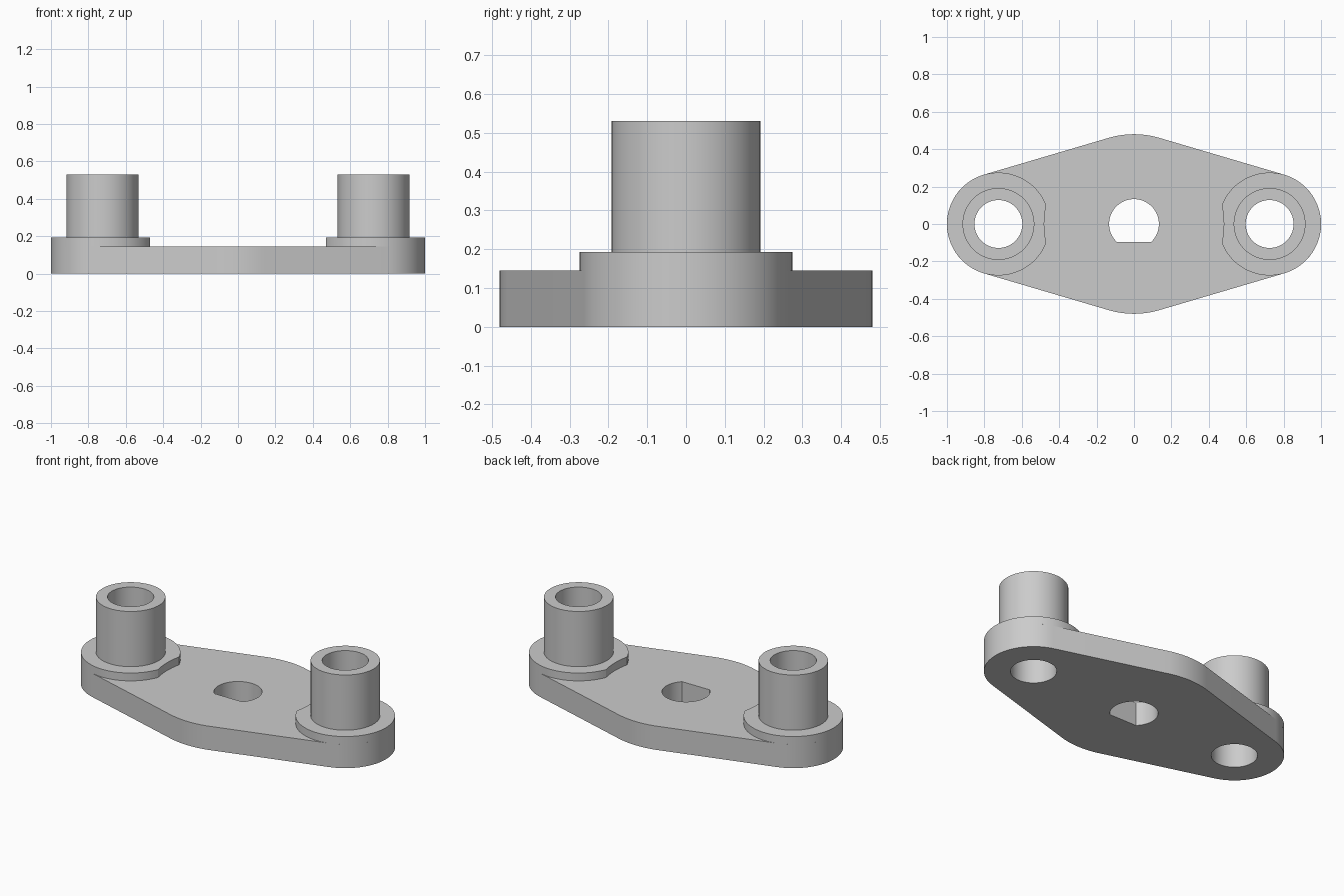
import bpy, bmesh
from math import sin, cos, pi, asin, acos

cube = bpy.data.objects.get("Cube")
if cube:
    bpy.data.objects.remove(cube, do_unlink=True)

# Main dimensions
BOSS_X, BOSS_R, HUB_R = 0.725, 0.275, 0.48
TUBE_R, BORE_R = 0.192, 0.128
PLATE_TOP, PAD_TOP, TUBE_TOP = 0.145, 0.193, 0.53

grey = bpy.data.materials.new("plain_grey")
grey.use_nodes = True
COLOUR = (0.6, 0.6, 0.6, 1)
grey.diffuse_color = COLOUR
grey.node_tree.nodes["Principled BSDF"].inputs["Base Color"].default_value = COLOUR


def arc(cx, radius, start, end, steps=32):
    """Points along an arc centred on the x axis, both ends included."""
    return [(cx + radius * cos(start + (end - start) * i / steps),
             radius * sin(start + (end - start) * i / steps))
            for i in range(steps + 1)]


def circle(cx, radius):
    return arc(cx, radius, 0, 2 * pi, 96)[:-1]


def prism(name, loops, bottom, top):
    """Extrude an outline with holes between two heights."""
    bm = bmesh.new()
    for loop in loops:
        verts = [bm.verts.new((x, y, bottom)) for x, y in loop]
        for a, b in zip(verts, verts[1:] + verts[:1]):
            bm.edges.new((a, b))
    bmesh.ops.triangle_fill(bm, edges=bm.edges[:], use_beauty=True)
    base = bm.faces[:]
    result = bmesh.ops.extrude_face_region(bm, geom=base, use_keep_orig=True)
    lifted = [g for g in result["geom"] if isinstance(g, bmesh.types.BMVert)]
    bmesh.ops.translate(bm, verts=lifted, vec=(0, 0, top - bottom))
    bmesh.ops.recalc_face_normals(bm, faces=bm.faces[:])
    mesh = bpy.data.meshes.new(name)
    bm.to_mesh(mesh)
    bm.free()
    mesh.materials.append(grey)
    obj = bpy.data.objects.new(name, mesh)
    bpy.context.collection.objects.link(obj)
    bpy.ops.object.select_all(action="DESELECT")
    obj.select_set(True)
    bpy.context.view_layer.objects.active = obj
    bpy.ops.object.shade_smooth_by_angle(angle=pi / 6)
    return obj


# Base plate: tangent outline around the hub and both ends, D-shaped centre hole
tilt = asin((HUB_R - BOSS_R) / BOSS_X)
q = pi / 2
outline = (arc(BOSS_X, BOSS_R, tilt - q, q - tilt, 48)
           + arc(0, HUB_R, q - tilt, q + tilt, 24)
           + arc(-BOSS_X, BOSS_R, q + tilt, 3 * q - tilt, 48)
           + arc(0, HUB_R, 3 * q - tilt, 3 * q + tilt, 24))
flat = asin(0.095 / 0.133)
d_hole = arc(0, 0.133, -flat, pi + flat, 64)
prism("base_plate", [outline, d_hole, circle(BOSS_X, BORE_R), circle(-BOSS_X, BORE_R)],
      0, PLATE_TOP)

# Raised pads, each with a shallow hollow facing the hub
corner_x = (BOSS_X ** 2 + HUB_R ** 2 - BOSS_R ** 2) / (2 * BOSS_X)
hub_angle = acos(corner_x / HUB_R)
pad_angle = acos((corner_x - BOSS_X) / BOSS_R)
pad = (arc(BOSS_X, BOSS_R, -pad_angle, pad_angle, 84)
       + arc(0, HUB_R, hub_angle, -hub_angle, 12)[1:-1])

# Pads and tubes on both ends
for side, sign in (("left", 1), ("right", -1)):
    bore = circle(sign * BOSS_X, BORE_R)
    prism(side + "_pad", [[(sign * x, y) for x, y in pad], bore], PLATE_TOP, PAD_TOP)
    prism(side + "_tube", [circle(sign * BOSS_X, TUBE_R), bore], PAD_TOP, TUBE_TOP)
